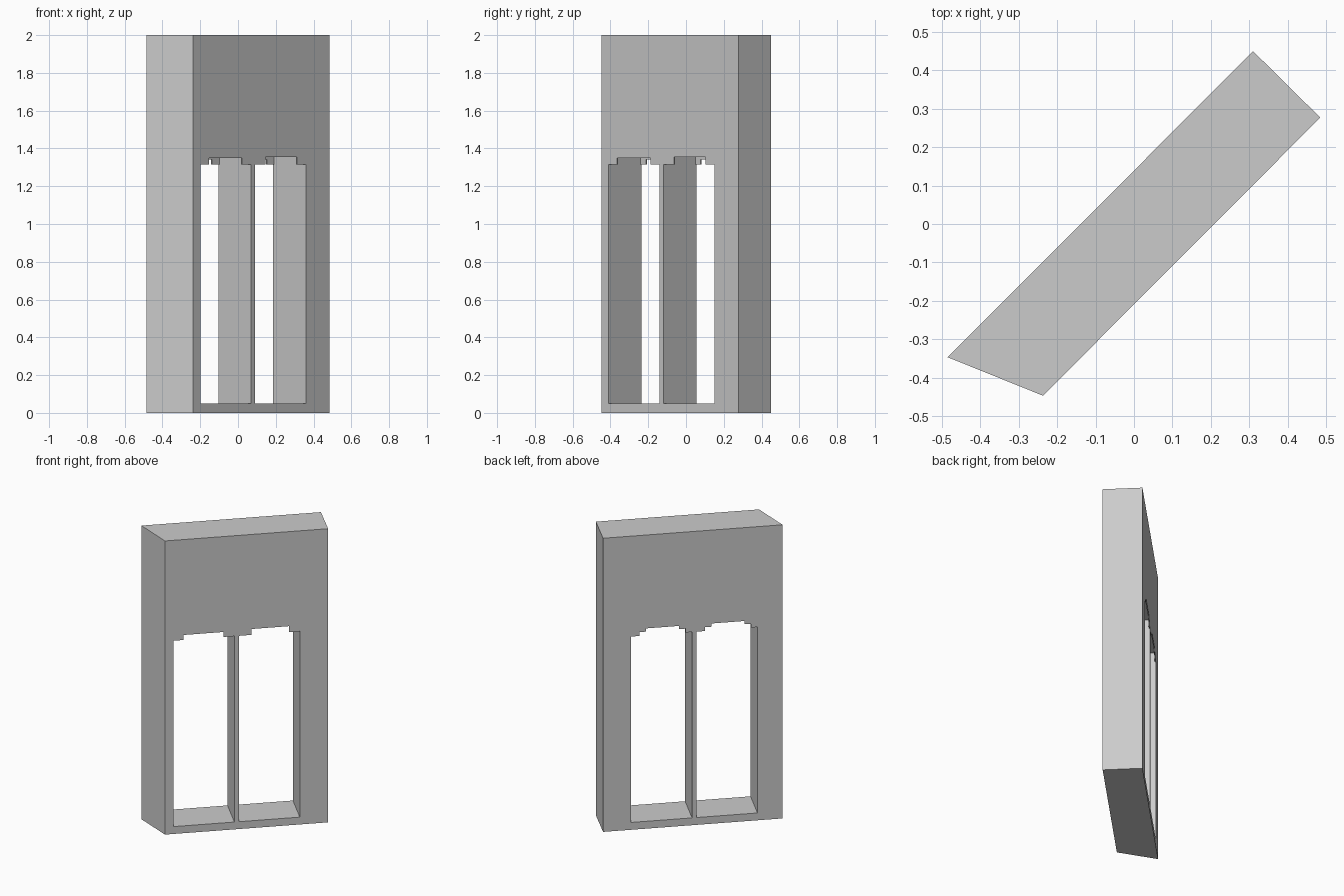
import bpy, bmesh

cube = bpy.data.objects.get("Cube")
if cube:
    bpy.data.objects.remove(cube, do_unlink=True)

grey = bpy.data.materials.new("plain grey")
grey.use_nodes = True
colour = (0.6, 0.6, 0.6, 1)
grey.diffuse_color = colour
grey.node_tree.nodes["Principled BSDF"].inputs["Base Color"].default_value = colour

DEPTH = 0.174    # wall depth, as the x and y shift from front to back
SKIN = 0.005     # thin stepped sheets at both faces
SILL, LOW, MID = 0.05, 1.316, 1.342


def prism(name, start, end):
    """Join two matching outlines into a closed solid."""
    bm = bmesh.new()
    a = [bm.verts.new(p) for p in start]
    b = [bm.verts.new(p) for p in end]
    bm.faces.new(a)
    bm.faces.new(b)
    for i in range(len(a)):
        j = (i + 1) % len(a)
        bm.faces.new((a[i], a[j], b[j], b[i]))
    bmesh.ops.recalc_face_normals(bm, faces=bm.faces)
    mesh = bpy.data.meshes.new(name)
    bm.to_mesh(mesh)
    bm.free()
    mesh.materials.append(grey)
    obj = bpy.data.objects.new(name, mesh)
    bpy.context.collection.objects.link(obj)
    return obj


def place(x, d, z):
    """Point measured along the slanted front face and inwards from it."""
    return (x - d, x - 0.209 + d, z)


def cutter(profile, d0, d1):
    obj = prism("opening_cutter", [place(x, d0, z) for x, z in profile],
                [place(x, d1, z) for x, z in profile])
    obj.hide_render = True
    return obj


# Slanted wall block
plan = [(-0.485, -0.347), (-0.237, -0.447), (0.485, 0.277), (0.31, 0.45)]
wall = prism("window_wall", [(x, y, 0) for x, y in plan], [(x, y, 2) for x, y in plan])

# Two openings: stepped front sheet, plain hollow, double-stepped back sheet
cutters = []
for left, right, top, step in ((-0.2, 0.07, 1.35, 0.045), (0.09, 0.36, 1.356, 0.055)):
    hollow = [(left, SILL), (right, SILL), (right, 1.38), (left, 1.38)]
    front = [(left, SILL), (right, SILL), (right, LOW), (right - 0.048, LOW),
             (right - 0.048, top), (left + step, top), (left + step, LOW), (left, LOW)]
    back = [(left, SILL), (right, SILL), (right, LOW), (right - 0.038, LOW),
            (right - 0.038, MID), (right - 0.067, MID), (right - 0.067, 1.364),
            (left + 0.057, 1.364), (left + 0.057, MID), (left + 0.028, MID),
            (left + 0.028, LOW), (left, LOW)]
    cutters += [cutter(hollow, SKIN, DEPTH - SKIN),
                cutter(front, -0.05, SKIN * 2),
                cutter(back, DEPTH - SKIN * 2, DEPTH + 0.05)]

for c in cutters:
    mod = wall.modifiers.new("opening", 'BOOLEAN')
    mod.operation = 'DIFFERENCE'
    mod.solver = 'EXACT'
    mod.object = c

# Bake the cuts and drop the cutters
bpy.context.view_layer.update()
graph = bpy.context.evaluated_depsgraph_get()
cut_mesh = bpy.data.meshes.new_from_object(wall.evaluated_get(graph))
wall.modifiers.clear()
wall.data = cut_mesh
for c in cutters:
    bpy.data.objects.remove(c, do_unlink=True)
